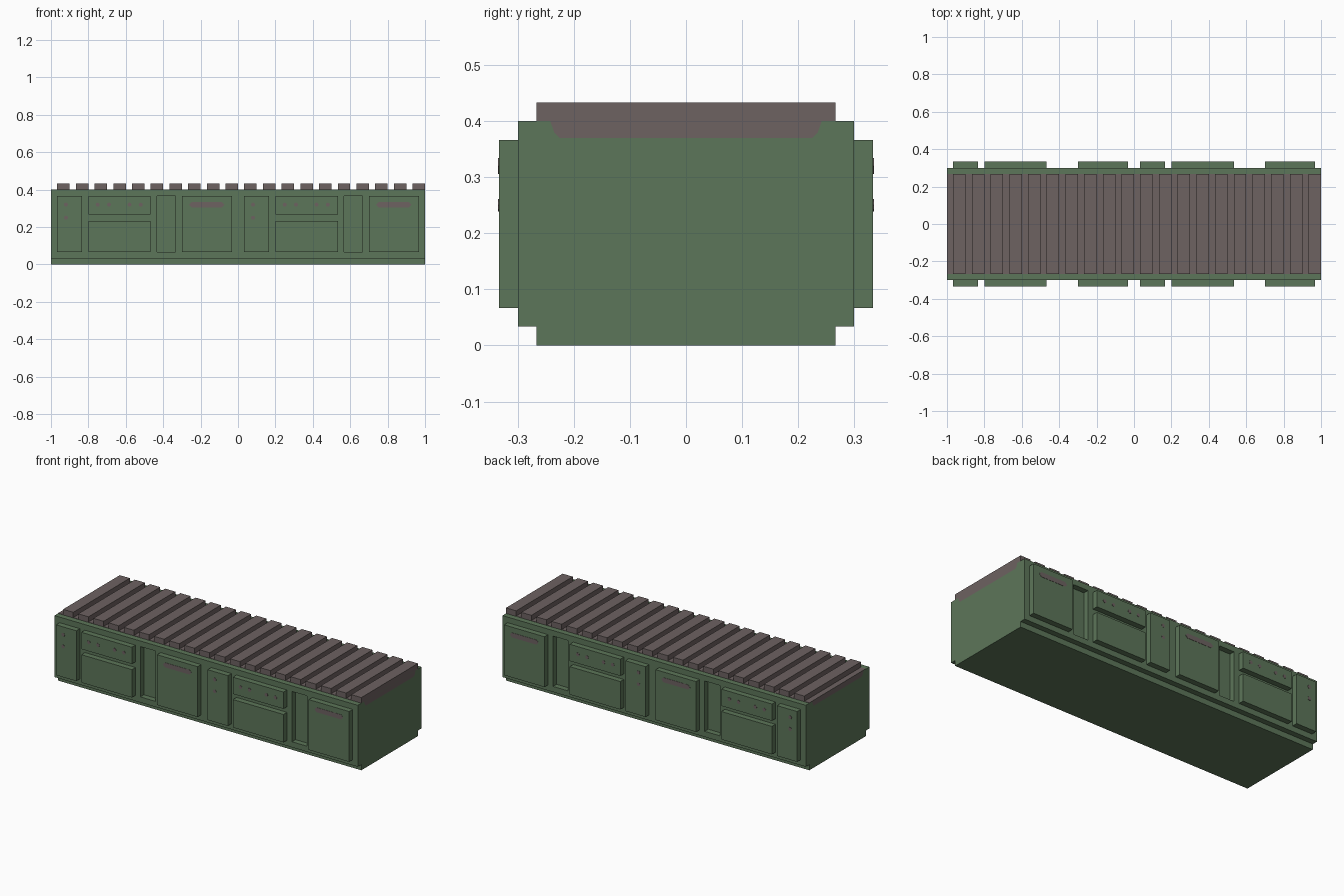
import bpy
import math

cube = bpy.data.objects.get("Cube")
if cube:
    bpy.data.objects.remove(cube, do_unlink=True)

U = 1 / 30  # modelling unit


def material(name, rgb):
    m = bpy.data.materials.new(name)
    m.use_nodes = True
    m.diffuse_color = (*rgb, 1)
    m.node_tree.nodes["Principled BSDF"].inputs["Base Color"].default_value = (*rgb, 1)
    return m


GREEN = material("muted_green", (0.108, 0.18, 0.1))
BROWN = material("grey_brown", (0.153, 0.122, 0.12))


def add_mesh(name, verts, faces, mat):
    mesh = bpy.data.meshes.new(name)
    mesh.from_pydata(verts, [], faces)
    mesh.materials.append(mat)
    ob = bpy.data.objects.new(name, mesh)
    bpy.context.collection.objects.link(ob)
    return ob


def box(name, xs, ys, zs, mat):
    """Box between the given limits on each axis."""
    verts = [(x, y, z) for x in sorted(xs) for y in sorted(ys) for z in sorted(zs)]
    faces = [(0, 1, 3, 2), (4, 6, 7, 5), (0, 4, 5, 1),
             (2, 3, 7, 6), (0, 2, 6, 4), (1, 5, 7, 3)]
    return add_mesh(name, verts, faces, mat)


def plate(name, outline, y, side, mat):
    """Thin painted shape on a front or back panel."""
    verts = [(x, y, z) for x, z in outline] + [(x, y + side * 0.0015, z) for x, z in outline]
    n = len(outline)
    faces = [tuple(range(n)), tuple(range(2 * n - 1, n - 1, -1))]
    faces += [(i, i + n, (i + 1) % n + n, (i + 1) % n) for i in range(n)]
    if side > 0:
        faces = [f[::-1] for f in faces]
    return add_mesh(name, verts, faces, mat)


def dot(name, x, z, y, side):
    ring = [(x + 0.011 * math.cos(i * math.tau / 8), z + 0.011 * math.sin(i * math.tau / 8))
            for i in range(8)]
    plate(name, ring, y, side, BROWN)


# Cabinet body and set-back plinth
body = box("cabinet_body", (-1, 1), (-9 * U, 9 * U), (U, 12 * U), GREEN)
box("plinth", (-1, 1), (-8 * U, 8 * U), (0, U), GREEN)

# Fronts, repeated in two halves and mirrored onto the back
panels = {"narrow_door": (1, 5, 2, 11), "upper_drawer": (6, 16, 8, 11),
          "lower_drawer": (6, 16, 2, 7), "wide_door": (21, 29, 2, 11)}
for side in (-1, 1):
    for start in (-1, 0):
        y = side * 10 * U
        for name, (x0, x1, z0, z1) in panels.items():
            box(name, (start + x0 * U, start + x1 * U), (side * 9 * U, y),
                (z0 * U, z1 * U), GREEN)
        # Painted handle bar with clipped corners
        hx, hz, w, h = start + 25 * U, 9.6 * U, 0.095, 0.014
        plate("door_handle", [(hx - w, hz), (hx - w + h, hz - h), (hx + w - h, hz - h),
                              (hx + w, hz), (hx + w - h, hz + h), (hx - w + h, hz + h)],
              y, side, BROWN)
        # Painted knobs
        for x in (0.25, 0.31, 0.42, 0.48):
            dot("drawer_knob", start + x, 9.6 * U, y, side)
        for z in (0.32, 0.25):
            dot("door_knob", start + 0.08, z, y, side)
        # Recess between the drawers and the wide door
        cutter = box("recess_cutter", (start + 17 * U, start + 20 * U),
                     (side * 8 * U, side * 11 * U), (2 * U, 11 * U), GREEN)
        cutter.hide_render = True
        mod = body.modifiers.new("recess", "BOOLEAN")
        mod.operation = "DIFFERENCE"
        mod.solver = "EXACT"
        mod.object = cutter
        bpy.context.view_layer.objects.active = body
        bpy.ops.object.modifier_apply(modifier=mod.name)
        bpy.data.objects.remove(cutter, do_unlink=True)

# Brown surface beneath the slats, with clipped patches on both ends
box("top_bed", (-1, 1), (-8 * U, 8 * U), (12 * U, 12 * U + 0.002), BROWN)
patch = [(-0.242, 0.4), (-0.235, 0.38), (-0.225, 0.37),
         (0.225, 0.37), (0.235, 0.38), (0.242, 0.4)]
for end in (-1, 1):
    loop = tuple(range(len(patch)))
    add_mesh("end_patch", [(end * 1.001, y, z) for y, z in patch],
             [loop if end > 0 else loop[::-1]], BROWN)

# Row of slats across the top
for i in range(20):
    x = -1 + U + i * 0.1
    box("top_slat", (x, x + 2 * U), (-8 * U, 8 * U), (12 * U, 13 * U), BROWN)
